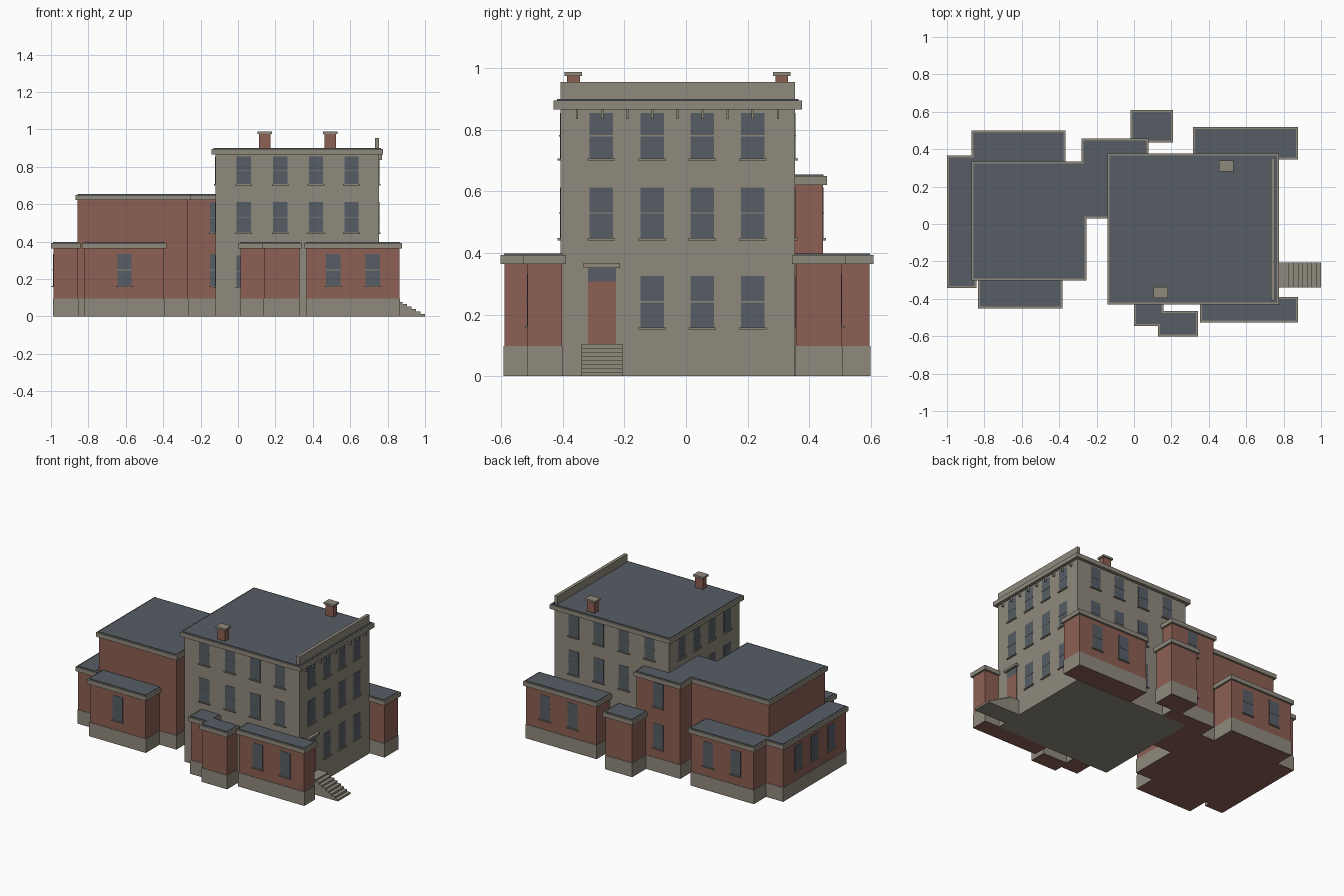
import bpy
import bmesh

cube = bpy.data.objects.get("Cube")
if cube:
    bpy.data.objects.remove(cube, do_unlink=True)


def material(name, rgb):
    m = bpy.data.materials.new(name)
    m.use_nodes = True
    m.diffuse_color = (*rgb, 1)
    m.node_tree.nodes["Principled BSDF"].inputs["Base Color"].default_value = (*rgb, 1)
    return m


STONE = material("warm grey stone", (0.28, 0.255, 0.205))
BRICK = material("red brick", (0.265, 0.115, 0.087))
SLATE = material("blue grey slate", (0.092, 0.111, 0.13))


def mesh_object(name, bm, mat):
    bmesh.ops.recalc_face_normals(bm, faces=bm.faces)
    mesh = bpy.data.meshes.new(name)
    bm.to_mesh(mesh)
    bm.free()
    mesh.materials.append(mat)
    obj = bpy.data.objects.new(name, mesh)
    bpy.context.collection.objects.link(obj)
    return obj


def box(name, xs, ys, zs, mat):
    bm = bmesh.new()
    bmesh.ops.create_cube(bm, size=1)
    for v in bm.verts:
        v.co = [r[0] if c < 0 else r[1] for r, c in zip((xs, ys, zs), v.co)]
    return mesh_object(name, bm, mat)


def grow(r, d):
    return (r[0] - d, r[1] + d)


def wall_box(name, side, plane, us, zs, depth, mat):
    """Box standing out from a wall; side is '+x', '-x', '+y' or '-y'."""
    sign = 1 if side[0] == "+" else -1
    out = sorted((plane - sign * 0.004, plane + sign * depth))
    xs, ys = (out, us) if side[1] == "x" else (us, out)
    return box(name, xs, ys, zs, mat)


def window(name, side, plane, u, zs, width=0.077):
    us = (u - width / 2, u + width / 2)
    mid = (zs[0] + zs[1]) / 2
    wall_box(name + "_glass", side, plane, us, zs, 0.002, SLATE)
    wall_box(name + "_bar", side, plane, us, (mid - 0.002, mid + 0.002), 0.004, STONE)
    wall_box(name + "_sill", side, plane, grow(us, 0.006), (zs[0] - 0.007, zs[0]), 0.009, STONE)


def block(name, xs, ys, top, wall, inset=0.013, band=0.03, base=True):
    """Walls, plinth, cornice and flat roof; xs and ys are the cornice edges."""
    wx, wy = grow(xs, -inset), grow(ys, -inset)
    box(name + "_walls", wx, wy, (0, top - band), wall)
    if base:
        box(name + "_plinth", grow(wx, 0.003), grow(wy, 0.003), (0.001, 0.097), STONE)
    box(name + "_cornice", xs, ys, (top - band - 0.004, top - 0.005), STONE)
    box(name + "_roof", grow(xs, -0.011), grow(ys, -0.011), (top - 0.01, top), SLATE)


# Main house
block("main_house", (-0.142, 0.776), (-0.43, 0.376), 0.9, STONE, inset=0.022, base=False)
box("roof_parapet", (0.732, 0.754), (-0.408, 0.354), (0.89, 0.955), STONE)
for i in range(9):
    y = -0.354 + i * 0.0816
    box(f"cornice_bracket_{i}", (0.75, 0.77), (y - 0.004, y + 0.004), (0.835, 0.87), STONE)

# Rear wing and connecting block
block("wing", (-0.87, -0.254), (-0.303, 0.334), 0.655, BRICK)
block("connector", (-0.28, 0.078), (0.03, 0.458), 0.655, BRICK)

# Single storey extensions
low_blocks = {
    "back_left_extension": ((-0.87, -0.366), (0.25, 0.5)),
    "end_extension": ((-1.0, -0.843), (-0.342, 0.367)),
    "front_left_extension": ((-0.834, -0.382), (-0.453, -0.25)),
    "back_porch": ((-0.02, 0.209), (0.436, 0.609)),
    "back_right_extension": ((0.315, 0.877), (0.345, 0.518)),
    "front_right_extension": ((0.353, 0.877), (-0.527, -0.39)),
    "front_porch_inner": ((0.0, 0.158), (-0.545, -0.4)),
    "front_porch_outer": ((0.127, 0.342), (-0.602, -0.465)),
}
for name, (xs, ys) in low_blocks.items():
    block(name, xs, ys, 0.398, BRICK)

# Windows of the main house, in three storeys
GROUND, MIDDLE, UPPER = (0.158, 0.325), (0.448, 0.612), (0.707, 0.855)
along_x = (0.03, 0.225, 0.417, 0.607)
along_y = (-0.275, -0.11, 0.053, 0.217)
for side, plane, centres in (("-y", -0.408, along_x), ("+y", 0.354, along_x),
                             ("+x", 0.754, along_y), ("-x", -0.12, along_y)):
    for floor, zs in enumerate((GROUND, MIDDLE, UPPER)):
        for i, u in enumerate(centres):
            if side == "+x" and floor == 0 and i == 0:
                continue  # the door goes here
            window(f"main_window_{side}_{floor}_{i}", side, plane, u, zs)

# Windows of the brick parts
low = (0.163, 0.333)
for side, plane, centres in (("-y", -0.44, (-0.607,)), ("-y", -0.514, (0.51, 0.72)),
                             ("+y", 0.505, (0.51, 0.72)), ("+y", 0.487, (-0.51, -0.72)),
                             ("-x", -0.987, (0.19, 0.01, -0.17))):
    for u in centres:
        window(f"extension_window_{side}_{u}", side, plane, u, low)
for zs in (low, MIDDLE):
    window("connector_back_window", "+y", 0.445, -0.1, zs)
    window("connector_front_window", "-y", 0.043, -0.11, zs)

# Front door with transom light and hood
door = (-0.319, -0.228)
wall_box("door", "+x", 0.754, door, (0.1, 0.308), 0.004, BRICK)
wall_box("door_transom", "+x", 0.754, door, (0.308, 0.352), 0.003, SLATE)
wall_box("door_hood", "+x", 0.754, grow(door, 0.014), (0.351, 0.367), 0.02, STONE)

# Entrance steps as one extruded stair profile
count, rise, start = 8, 0.013, 0.83
run = (1.0 - start) / (count - 1)
profile = [(0.75, 0), (0.75, count * rise)]
for i in range(count):
    x, z = start + i * run, (count - i) * rise
    profile += [(x, z), (x, z - rise)]
bm = bmesh.new()
face = bm.faces.new([bm.verts.new((x, -0.34, z)) for x, z in profile])
grown = bmesh.ops.extrude_face_region(bm, geom=[face])["geom"]
bmesh.ops.translate(bm, vec=(0, 0.134, 0),
                    verts=[g for g in grown if isinstance(g, bmesh.types.BMVert)])
mesh_object("entrance_steps", bm, STONE)

# Chimneys
for name, x, y in (("front", 0.143, -0.366), ("back", 0.493, 0.311)):
    xs, ys = (x - 0.03, x + 0.03), (y - 0.021, y + 0.021)
    box(name + "_chimney", xs, ys, (0.89, 0.978), BRICK)
    box(name + "_chimney_cap", grow(xs, 0.008), grow(ys, 0.008), (0.975, 0.988), STONE)
